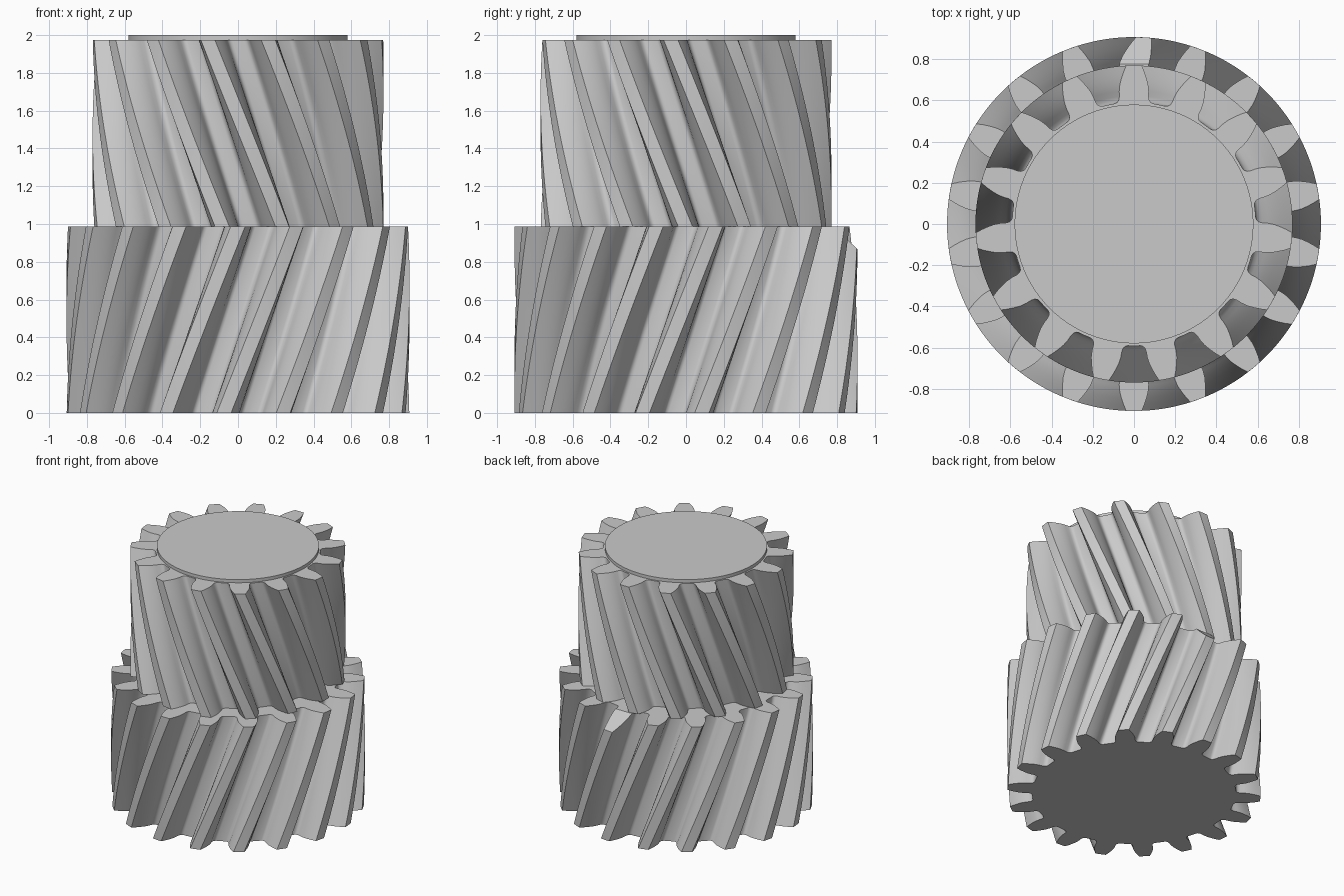
import bpy, bmesh
from math import sin, cos, pi, radians

old = bpy.data.objects.get("Cube")
if old:
    bpy.data.objects.remove(old, do_unlink=True)

steel = bpy.data.materials.new("plain grey steel")
steel.use_nodes = True
GREY = (0.59, 0.59, 0.59, 1)
steel.diffuse_color = GREY
steel.node_tree.nodes["Principled BSDF"].inputs["Base Color"].default_value = GREY

# Half tooth: (depth below the tip, half width), from root fillet to tip
FLANK = [(0.178, 0.094), (0.174, 0.082), (0.164, 0.074), (0.147, 0.071),
         (0.122, 0.072), (0.09, 0.069), (0.06, 0.061), (0.03, 0.051), (0, 0.038)]


def make_object(name, bm):
    bmesh.ops.recalc_face_normals(bm, faces=bm.faces)
    mesh = bpy.data.meshes.new(name)
    bm.to_mesh(mesh)
    bm.free()
    mesh.materials.append(steel)
    obj = bpy.data.objects.new(name, mesh)
    bpy.context.collection.objects.link(obj)
    return obj


def activate(obj):
    bpy.ops.object.select_all(action='DESELECT')
    obj.select_set(True)
    bpy.context.view_layer.objects.active = obj


def gear_outline(teeth, tip):
    """Polar points around the whole gear, first tooth at angle 0."""
    left = [(tip - d, -w / (tip - d)) for d, w in FLANK]
    right = [(r, -a) for r, a in reversed(left)]
    root = (tip - FLANK[0][0], pi / teeth)
    tooth = left + [(tip, 0)] + right + [root]
    return [(r, a + 2 * pi * i / teeth) for i in range(teeth) for r, a in tooth]


def helical_gear(name, teeth, tip, z0, z1, top_angle, twist, rows=20):
    """Loft the outline upward; the twist ends with a tooth at top_angle."""
    bm = bmesh.new()
    outline = gear_outline(teeth, tip)
    rings = []
    for k in range(rows + 1):
        t = k / rows
        turn = top_angle - twist * (1 - t)
        z = z0 + (z1 - z0) * t
        rings.append([bm.verts.new((r * cos(a + turn), r * sin(a + turn), z))
                      for r, a in outline])
    n = len(outline)
    for lo, hi in zip(rings, rings[1:]):
        for i in range(n):
            j = (i + 1) % n
            bm.faces.new((lo[i], lo[j], hi[j], hi[i]))
    bm.faces.new(rings[0][::-1])
    bm.faces.new(rings[-1])
    return make_object(name, bm)


# Two gears of opposite hand with the same helix angle
lower = helical_gear("lower_gear", 18, 0.908, 0, 0.988, -pi / 2, radians(24.7))
upper = helical_gear("upper_gear", 15, 0.77, 0.988, 1.975, pi / 2, radians(-29.7))

# Timing mark: one rear tooth of the lower gear has its top end bevelled
bm = bmesh.new()
wedge = [(0.76, 1.004), (0.95, 0.828), (0.95, 1.1), (0.76, 1.1)]
ends = [[bm.verts.new((x, y, z)) for y, z in wedge] for x in (-0.14, 0.14)]
for i in range(4):
    j = (i + 1) % 4
    bm.faces.new((ends[0][i], ends[0][j], ends[1][j], ends[1][i]))
for end in ends:
    bm.faces.new(end)
cutter = make_object("bevel_cutter", bm)
cutter.hide_render = True
activate(lower)
cut = lower.modifiers.new("tooth_bevel", 'BOOLEAN')
cut.operation = 'DIFFERENCE'
cut.solver = 'EXACT'
cut.object = cutter
bpy.ops.object.modifier_apply(modifier=cut.name)
bpy.data.objects.remove(cutter, do_unlink=True)

# Raised round boss on top
bpy.ops.mesh.primitive_cylinder_add(vertices=96, radius=0.58, depth=0.03,
                                    location=(0, 0, 1.985))
boss = bpy.context.object
boss.name = "top_boss"
boss.data.materials.append(steel)

for part in (lower, upper, boss):
    activate(part)
    bpy.ops.object.shade_smooth_by_angle(angle=radians(32))
